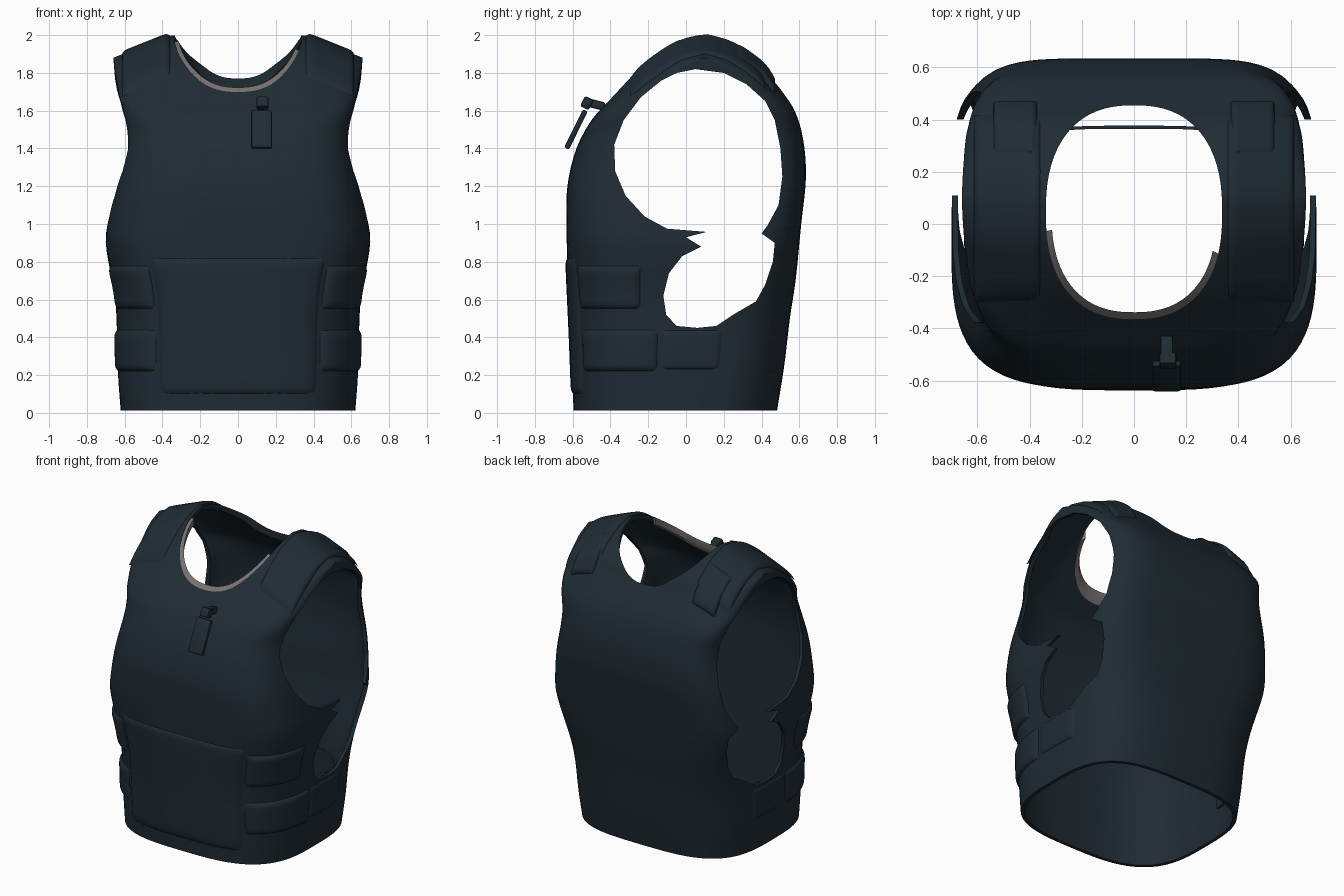
import bpy, bmesh, math
from mathutils import Vector

if "Cube" in bpy.data.objects:
    bpy.data.objects.remove(bpy.data.objects["Cube"])


def material(name, rgb):
    m = bpy.data.materials.new(name)
    m.diffuse_color = (*rgb, 1)
    m.use_nodes = True
    m.node_tree.nodes["Principled BSDF"].inputs["Base Color"].default_value = m.diffuse_color
    return m


FABRIC = material("dark_blue_fabric", (0.0135, 0.0245, 0.034))
LINING = material("grey_lining", (0.19, 0.17, 0.165))

# Torso outline by height: front depth, back depth, half width
FRONT = [(0, -.595), (.4, -.61), (.8, -.628), (1, -.633), (1.2, -.628), (1.4, -.58), (1.55, -.50),
         (1.65, -.41), (1.72, -.345), (1.82, -.25), (1.9, -.15), (1.97, -.03), (2, .09)]
BACK = [(0, .48), (.25, .52), (.5, .55), (.7, .58), (1, .61), (1.25, .635), (1.45, .62), (1.6, .575),
        (1.7, .51), (1.77, .455), (1.85, .40), (1.92, .31), (1.97, .22), (2, .11)]
WIDTH = [(0, .62), (.2, .635), (.6, .65), (.9, .70), (1.05, .682), (1.2, .655), (1.4, .617),
         (1.6, .62), (1.75, .64), (2, .66)]
THICK = .022


def smoothstep(a, b, t):
    t = min(1, max(0, (t - a) / (b - a)))
    return t * t * (3 - 2 * t)


def lookup(table, z):
    # smooth interpolation through the table
    z = min(max(z, table[0][0]), table[-1][0])
    for i in range(len(table) - 1):
        (z0, a), (z1, b) = table[i], table[i + 1]
        if z <= z1:
            p = table[max(i - 1, 0)]
            q = table[min(i + 2, len(table) - 1)]
            h = z1 - z0
            m0, m1 = (b - p[1]) / (z1 - p[0]) * h, (q[1] - a) / (q[0] - z0) * h
            t = (z - z0) / h
            return ((2*t**3 - 3*t*t + 1) * a + (t**3 - 2*t*t + t) * m0
                    + (3*t*t - 2*t**3) * b + (t**3 - t*t) * m1)


def section(z, inset=0):
    yf, yb = lookup(FRONT, z) + inset, lookup(BACK, z) - inset
    return lookup(WIDTH, z) - inset, (yf + yb) / 2, max(.008, (yb - yf) / 2)


def power(z, back):
    # rounder at the hem, boxier at the chest and shoulders
    low = 3.3 + 2.2 * smoothstep(.3, 1.2, z) if back else 3.1 + .8 * smoothstep(.4, 1.1, z)
    return low + 5 * smoothstep(1.45, 1.85, z)


def slope(x, z):
    # shoulders fall away outwards
    return z - .4 * max(0, abs(x) - .36) * smoothstep(1.5, 1.9, z)


def torso(a, z, inset=0):
    w, cy, d = section(z, inset)
    c, s = math.cos(a), math.sin(a)
    n = power(z, s > 0)
    r = (abs(c)**n + abs(s)**n) ** (-1 / n)
    x = w * r * c
    return Vector((x, cy + d * r * s, slope(x, z) - 1.2 * inset * smoothstep(1.4, 1.9, z)))


def shoulder(x, y):
    # top surface height at a plan position
    lo, hi = 1.2, 2.0
    for _ in range(24):
        z = (lo + hi) / 2
        w, cy, d = section(z)
        n = power(z, y > cy)
        if abs(x / max(w, .69))**n + abs((y - cy) / d)**n <= 1:
            lo = z
        else:
            hi = z
    return Vector((x, y, slope(x, lo)))


def shade(ob, angle):
    bpy.ops.object.select_all(action='DESELECT')
    ob.select_set(True)
    bpy.context.view_layer.objects.active = ob
    bpy.ops.object.shade_smooth_by_angle(angle=math.radians(angle))


def make(name, bm, smooth=40):
    bmesh.ops.recalc_face_normals(bm, faces=bm.faces)
    me = bpy.data.meshes.new(name)
    bm.to_mesh(me)
    bm.free()
    ob = bpy.data.objects.new(name, me)
    bpy.context.collection.objects.link(ob)
    me.materials.append(FABRIC)
    me.materials.append(LINING)
    if smooth:
        shade(ob, smooth)
    return ob


def loft(name, rings, strip_caps=False):
    bm = bmesh.new()
    rows = [[bm.verts.new(p) for p in ring] for ring in rings]
    n = len(rows[0])
    for a, b in zip(rows, rows[1:]):
        for i in range(n):
            bm.faces.new((a[i], a[(i + 1) % n], b[(i + 1) % n], b[i]))
    for r in (rows[0][::-1], rows[-1]):
        if strip_caps:
            for i in range(n // 2 - 1):
                bm.faces.new((r[i], r[i + 1], r[n - 2 - i], r[n - 1 - i]))
        else:
            bm.faces.new(r)
    return make(name, bm, 0)


def ribbon(name, sections):
    # closed cross-section carried along an open path
    bm = bmesh.new()
    rows = [[bm.verts.new(p) for p in s] for s in sections]
    for a, b in zip(rows, rows[1:]):
        for k in range(4):
            bm.faces.new((a[k], a[(k + 1) % 4], b[(k + 1) % 4], b[k]))
    bm.faces.new(rows[0])
    bm.faces.new(rows[-1])
    return make(name, bm)


def ring(z, inset):
    return [torso(2 * math.pi * (i + .5) / 128, z, inset) for i in range(128)]


def cut(ob, cutter):
    mod = ob.modifiers.new("cut", 'BOOLEAN')
    mod.operation, mod.solver, mod.object = 'DIFFERENCE', 'EXACT', cutter
    bpy.context.view_layer.objects.active = ob
    bpy.ops.object.modifier_apply(modifier=mod.name)
    bpy.data.objects.remove(cutter)


# Vest body: one double-walled skin, open at the hem
zs = [.012 + i * .0496 for i in range(30)] + [1.5 + i * .025 for i in range(19)] + [1.97, 1.985, 2.0]
vest = loft("vest_body", [ring(z, THICK) for z in reversed(zs)] + [ring(z, 0) for z in zs], True)

# Arm and side openings
ARM = [(-.05, .46), (-.105, .52), (-.12, .62), (-.09, .74), (-.02, .83), (.08, .88), (0, .93), (.11, .958),
       (-.1, .975), (-.22, 1.04), (-.32, 1.15), (-.375, 1.28), (-.38, 1.42), (-.33, 1.55), (-.24, 1.67),
       (-.13, 1.76), (-.05, 1.80), (.05, 1.82), (.2, 1.80), (.32, 1.74), (.42, 1.65), (.47, 1.55),
       (.50, 1.40), (.51, 1.25), (.49, 1.1), (.43, .99), (.40, .95), (.47, .90), (.46, .80), (.42, .68),
       (.37, .59), (.25, .52), (.16, .46), (.06, .45)]
cut(vest, loft("arm_cutter", [[(x, y, z) for y, z in ARM] for x in (-1, 1)]))

# Neck opening
NX, NY, NC, NP = .338, .41, .045, 2.4


def neck(a, k=1):
    c, s = math.cos(a), math.sin(a)
    r = k * (abs(c)**NP + abs(s)**NP) ** (-1 / NP)
    return NX * r * c, NC + NY * r * s


cut(vest, loft("neck_cutter", [[(*neck(2 * math.pi * i / 72), z) for i in range(72)] for z in (1.5, 2.3)]))
shade(vest, 35)

# Grey lining lip inside the front of the neck
path = []
for i in range(41):
    a = math.radians(190 + 148 * i / 40)
    h0, h1 = shoulder(*neck(a)).z, shoulder(*neck(a, .935)).z
    path.append([(*neck(a, k), h) for k, h in
                 ((1.005, h0 - .006), (.935, h1 - .004), (.94, h1 - .05), (1.005, h0 - .06))])
for f in ribbon("neck_lining", path).data.polygons:
    f.material_index = 1

# Belt crossing inside the lower back
path = []
for i in range(37):
    a = math.radians(12 + 156 * i / 36)
    c, s = math.cos(a), math.sin(a)
    r = (abs(c)**3.5 + abs(s)**3.5) ** (-1 / 3.5)
    path.append([((.60 + o) * r * c, (.365 + o) * r * s, z)
                 for o, z in ((0, .22), (0, .45), (.012, .45), (.012, .22))])
ribbon("inner_belt", path)


# Padded panels that follow a surface
def panel(name, surf, u0, u1, v0, v1, height, n=22, p=10):
    bm = bmesh.new()
    e = .002
    rows = []
    for i in range(n + 1):
        row = []
        for j in range(n + 1):
            s, t = -math.cos(math.pi * i / n), -math.cos(math.pi * j / n)
            u, v = u0 + (u1 - u0) * (s + 1) / 2, v0 + (v1 - v0) * (t + 1) / 2
            q = surf(u, v)
            nrm = (surf(u + e, v) - surf(u - e, v)).cross(surf(u, v + e) - surf(u, v - e)).normalized()
            if nrm.dot(q - Vector((0, 0, min(q.z, 1.2)))) < 0:
                nrm = -nrm
            lift = height * (1 - abs(s)**p) * (1 - abs(t)**p) - .004
            row.append(bm.verts.new(q + nrm * lift))
        rows.append(row)
    for a, b in zip(rows, rows[1:]):
        for k in range(n):
            bm.faces.new((a[k], a[k + 1], b[k + 1], b[k]))
    ob = make(name, bm, 45)
    # outward facing normals
    f = ob.data.polygons[len(ob.data.polygons) // 2]
    if f.normal.dot(f.center - Vector((0, 0, min(f.center.z, 1.2)))) < 0:
        ob.data.flip_normals()


R = math.radians
panel("front_flap", torso, R(-126), R(-54), .10, .82, .015, p=30)
for side, tag in ((1, "right"), (-1, "left")):
    def wrap(a, z, side=side):
        q = torso(a, z)
        return Vector((side * q.x, q.y, q.z))

    def top(x, y, side=side):
        q = shoulder(x, y)
        return Vector((side * q.x, q.y, q.z))

    panel("upper_pouch_" + tag, wrap, R(-53), R(-20), .55, .78, .024)
    panel("lower_pouch_" + tag, wrap, R(-53), R(-11), .22, .44, .024)
    panel("side_pouch_" + tag, wrap, R(-10), R(22), .23, .44, .015)
    panel("shoulder_pad_" + tag, top, .36, .615, -.30, .42, .02, p=14)
    panel("shoulder_tab_" + tag, top, .37, .54, .26, .47, .026, p=14)


# Clip-on radio on the chest
def box(name, size, loc, tilt=0, bevel=.01):
    bm = bmesh.new()
    bmesh.ops.create_cube(bm, size=1)
    bmesh.ops.scale(bm, vec=size, verts=bm.verts)
    bmesh.ops.bevel(bm, geom=bm.edges[:], offset=bevel, segments=2, affect='EDGES', profile=.5)
    ob = make(name, bm)
    ob.location, ob.rotation_euler.x = loc, tilt


box("radio_body", (.11, .028, .225), (.125, -.583, 1.50), -.46)
box("radio_clip", (.05, .11, .045), (.125, -.485, 1.635), -.25)
box("radio_knob", (.065, .05, .06), (.13, -.525, 1.64), -.46)
